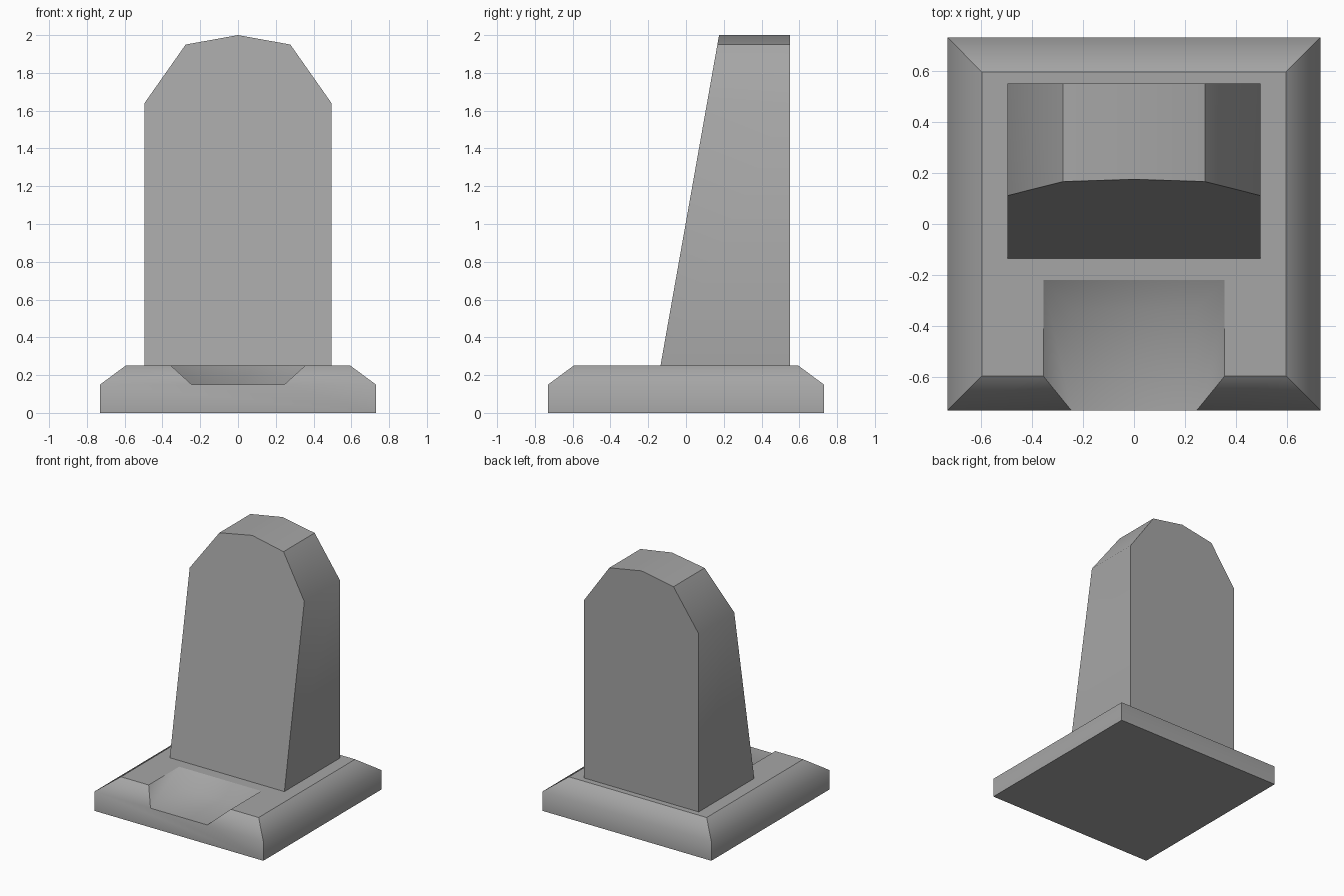
import bpy
import bmesh

cube = bpy.data.objects.get("Cube")
if cube:
    bpy.data.objects.remove(cube, do_unlink=True)

stone = bpy.data.materials.new("grey stone")
stone.use_nodes = True
colour = (0.38, 0.38, 0.38, 1)
stone.diffuse_color = colour
stone.node_tree.nodes["Principled BSDF"].inputs["Base Color"].default_value = colour


def build(name, groups):
    """Each group is a list of polygons shaded smoothly together; group borders are sharp."""
    bm = bmesh.new()
    layer = bm.faces.layers.int.new("group")
    corners = {}
    for number, polygons in enumerate(groups):
        for polygon in polygons:
            for p in polygon:
                if p not in corners:
                    corners[p] = bm.verts.new(p)
            face = bm.faces.new([corners[p] for p in polygon])
            face[layer] = number
            face.smooth = True
    bmesh.ops.recalc_face_normals(bm, faces=bm.faces)
    for edge in bm.edges:
        edge.smooth = len({f[layer] for f in edge.link_faces}) == 1
    bm.faces.layers.int.remove(layer)
    mesh = bpy.data.meshes.new(name)
    bm.to_mesh(mesh)
    bm.free()
    mesh.materials.append(stone)
    obj = bpy.data.objects.new(name, mesh)
    bpy.context.collection.objects.link(obj)
    return obj


# Plinth: square slab with a sloped rim and a shallow basin open at the front
OUT, RIM = 0.73, 0.595
LOW, TOP = 0.15, 0.25


def ring(r, z):
    return [(-r, -r, z), (r, -r, z), (r, r, z), (-r, r, z)]


floor, ledge, deck = ring(OUT, 0), ring(OUT, LOW), ring(RIM, TOP)
lip_l, lip_r = (-0.245, -OUT, LOW), (0.245, -OUT, LOW)
cut_l, cut_r = (-0.355, -RIM, TOP), (0.355, -RIM, TOP)
back_l, back_r = (-0.355, -0.22, TOP), (0.355, -0.22, TOP)
pit_l, pit_r = (-0.245, -0.33, LOW), (0.245, -0.33, LOW)

front = [[floor[0], floor[1], ledge[1], lip_r, lip_l, ledge[0]],
         [ledge[0], lip_l, cut_l, deck[0]],
         [lip_r, ledge[1], deck[1], cut_r]]
sides = [[[floor[i], floor[(i + 1) % 4], ledge[(i + 1) % 4], ledge[i]],
          [ledge[i], ledge[(i + 1) % 4], deck[(i + 1) % 4], deck[i]]]
         for i in (1, 2, 3)]
basin = [[lip_l, lip_r, pit_r, pit_l],
         [lip_l, pit_l, back_l, cut_l],
         [lip_r, cut_r, back_r, pit_r],
         [pit_l, pit_r, back_r, back_l]]
deck_face = [[deck[0], cut_l, back_l, back_r, cut_r, deck[1], deck[2], deck[3]]]
build("plinth", [front, *sides, basin, deck_face, [floor]])

# Headstone: faceted arch with an upright back and a leaning front
half = [(0.495, TOP), (0.495, 1.64), (0.277, 1.95)]
outline = half + [(0, 2.0)] + [(-x, z) for x, z in reversed(half)]
BACK = 0.55
face_f = [(x, -0.135 + 0.31 * (z - TOP) / 1.75, z) for x, z in outline]
face_b = [(x, BACK, z) for x, z in outline]
strip = [[face_f[i], face_f[(i + 1) % 7], face_b[(i + 1) % 7], face_b[i]]
         for i in range(7)]
build("headstone", [[face_f], [face_b], strip[0:2], strip[2:4], strip[4:6], strip[6:]])
